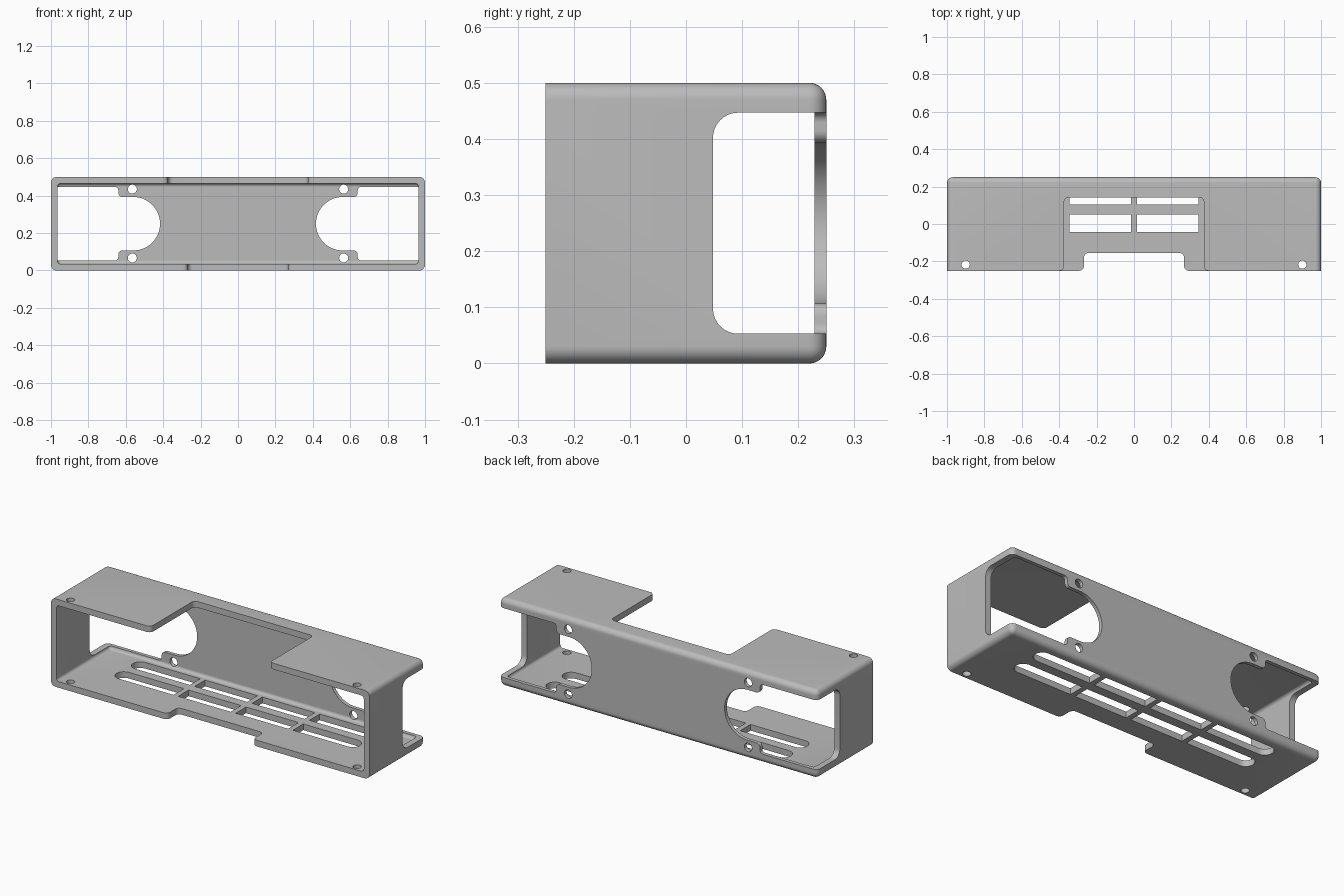
import bpy, bmesh, math
from mathutils import Vector

if "Cube" in bpy.data.objects:
    bpy.data.objects.remove(bpy.data.objects["Cube"], do_unlink=True)

grey = bpy.data.materials.new("plain grey")
grey.use_nodes = True
colour = (0.5, 0.5, 0.5, 1)
grey.diffuse_color = colour
grey.node_tree.nodes["Principled BSDF"].inputs["Base Color"].default_value = colour


def make_object(name, bm):
    bmesh.ops.recalc_face_normals(bm, faces=bm.faces)
    mesh = bpy.data.meshes.new(name)
    bm.to_mesh(mesh)
    bm.free()
    mesh.materials.append(grey)
    obj = bpy.data.objects.new(name, mesh)
    bpy.context.collection.objects.link(obj)
    return obj


def rounded_box(lo, hi, radius, keep_front_sharp=False):
    bm = bmesh.new()
    bmesh.ops.create_cube(bm, size=1)
    for v in bm.verts:
        v.co = [lo[i] if v.co[i] < 0 else hi[i] for i in range(3)]
    edges = [e for e in bm.edges
             if not (keep_front_sharp and all(v.co.y < 0 for v in e.verts))]
    bmesh.ops.bevel(bm, geom=edges, offset=radius, segments=8, profile=0.5, affect='EDGES')
    return bm


def fillet(corners, steps=8):
    """Outline from (u, v, radius) corners, each rounded by its radius."""
    out = []
    for i, (u, v, r) in enumerate(corners):
        p = Vector((u, v))
        if r == 0:
            out.append(p)
            continue
        a = (Vector(corners[i - 1][:2]) - p).normalized()
        b = (Vector(corners[(i + 1) % len(corners)][:2]) - p).normalized()
        for k in range(steps + 1):
            t = k / steps * math.pi / 2
            out.append(p + a * r * (1 - math.sin(t)) + b * r * (1 - math.cos(t)))
    return out


def arc(u, v, r, start, end, steps):
    angles = [math.radians(start + (end - start) * k / steps) for k in range(steps + 1)]
    return [Vector((u + r * math.cos(a), v + r * math.sin(a))) for a in angles]


def circle(u, v, r):
    return arc(u, v, r, 0, 360, 32)[:-1]


def prism(bm, outline, axis, start, end, mirror=False):
    """Extrude an outline along an axis, optionally mirrored in x as well."""
    place = {'X': lambda p, w: (w, p.x, p.y),
             'Y': lambda p, w: (p.x, w, p.y),
             'Z': lambda p, w: (p.x, p.y, w)}[axis]
    for side in ((1, -1) if mirror else (1,)):
        rings = []
        for w in (start, end):
            points = [place(p, w) for p in outline]
            rings.append([bm.verts.new((side * x, y, z)) for x, y, z in points])
        bm.faces.new(rings[0])
        bm.faces.new(rings[1])
        n = len(outline)
        for i in range(n):
            j = (i + 1) % n
            bm.faces.new((rings[0][i], rings[0][j], rings[1][j], rings[1][i]))


def cut(target, bm):
    cutter = make_object("cutter", bm)
    cutter.hide_render = True
    mod = target.modifiers.new("cut", 'BOOLEAN')
    mod.operation = 'DIFFERENCE'
    mod.solver = 'EXACT'
    mod.object = cutter
    bpy.context.view_layer.objects.active = target
    bpy.ops.object.modifier_apply(modifier=mod.name)
    bpy.data.objects.remove(cutter, do_unlink=True)


# Shell, open at the front
shell = make_object("enclosure_shell",
                    rounded_box((-1, -0.25, 0), (1, 0.25, 0.5), 0.03, True))
cut(shell, rounded_box((-0.965, -0.4, 0.035), (0.965, 0.229, 0.465), 0.017))


def notch(half, depth, r):
    """Front notch with rounded inner corners and rounded lips."""
    right = [(half + 0.1, -0.35, 0), (half + 0.1, -0.25, 0), (half, -0.25, r), (half, depth, r)]
    return fillet(right + [(-u, v, q) for u, v, q in reversed(right)])


# Roof and floor notches
bm = bmesh.new()
prism(bm, notch(0.374, 0.142, 0.025), 'Z', 0.4, 0.6)
prism(bm, notch(0.268, -0.155, 0.025), 'Z', -0.1, 0.1)

# Floor vents: two rows of four slots with round outer ends
for y0 in (-0.043, 0.104):
    y1 = y0 + 0.093
    for x0, x1, r in ((0.015, 0.345, 0), (0.375, 0.765, 0.0464)):
        prism(bm, fillet([(x0, y0, 0), (x1, y0, r), (x1, y1, r), (x0, y1, 0)]),
              'Z', -0.1, 0.1, mirror=True)

# Front screw holes through roof and floor
for z in (0, 0.5):
    prism(bm, circle(0.9, -0.217, 0.022), 'Z', z - 0.1, z + 0.1, mirror=True)

# Back screw holes
for z in (0.067, 0.435):
    prism(bm, circle(0.565, z, 0.024), 'Y', 0.215, 0.35, mirror=True)
cut(shell, bm)

# Back openings: rectangular outer end stepping into a round inner end
bm = bmesh.new()
lower = [(1.1, 0.053, 0), (0.64, 0.053, 0.018), (0.64, 0.107, 0.022), (0.56, 0.107, 0)]
upper = [(u, 0.5 - v, r) for u, v, r in reversed(lower)]
outline = fillet(lower + upper)
middle = len(outline) // 2
outline[middle:middle] = arc(0.56, 0.25, 0.143, 270, 90, 40)[1:-1]
prism(bm, outline, 'Y', 0.15, 0.35, mirror=True)
cut(shell, bm)

# Side openings, running out through the back corners
bm = bmesh.new()
prism(bm, fillet([(0.048, 0.053, 0.045), (0.35, 0.053, 0),
                  (0.35, 0.447, 0), (0.048, 0.447, 0.045)]), 'X', 0.9, 1.1, mirror=True)
cut(shell, bm)

# Smooth fillets, sharp edges
bpy.ops.object.select_all(action='DESELECT')
shell.select_set(True)
bpy.context.view_layer.objects.active = shell
bpy.ops.object.shade_smooth_by_angle(angle=math.radians(30))
